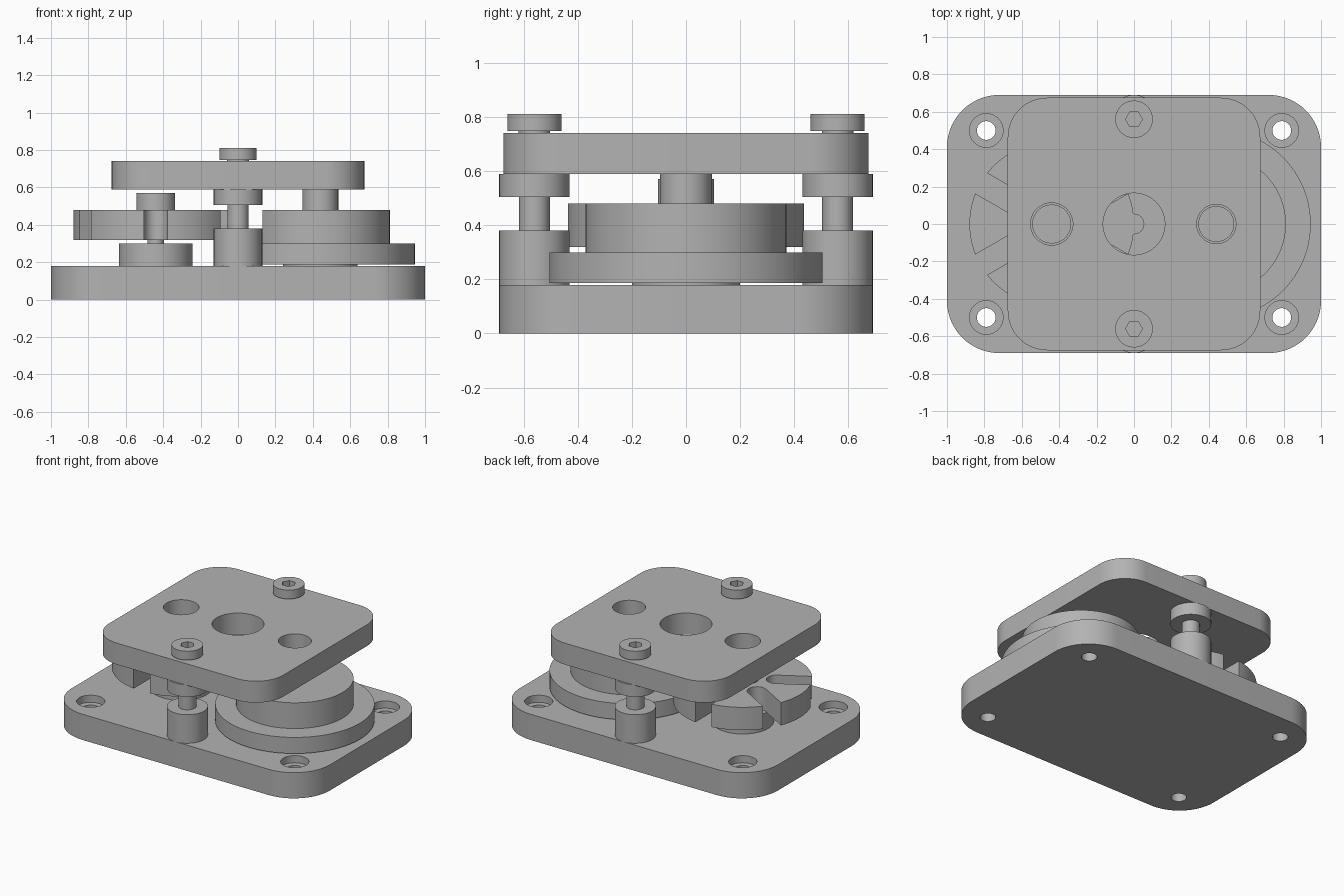
import bpy, bmesh
from math import radians, cos, sin, pi

default_cube = bpy.data.objects.get("Cube")
if default_cube:
    bpy.data.objects.remove(default_cube, do_unlink=True)

grey = bpy.data.materials.new("plain grey")
grey.use_nodes = True
GREY = (0.45, 0.45, 0.45, 1)
grey.diffuse_color = GREY
grey.node_tree.nodes["Principled BSDF"].inputs["Base Color"].default_value = GREY


def new_object(name, bm):
    mesh = bpy.data.meshes.new(name)
    bmesh.ops.recalc_face_normals(bm, faces=bm.faces)
    bm.to_mesh(mesh)
    bm.free()
    mesh.materials.append(grey)
    obj = bpy.data.objects.new(name, mesh)
    bpy.context.collection.objects.link(obj)
    return obj


def lathe(name, x, y, steps, sides=64):
    """Solid turned part; steps are (radius, bottom, top) from low to high."""
    bm = bmesh.new()
    rings = []
    for radius, *heights in steps:
        for z in heights:
            rings.append([bm.verts.new((x + radius * cos(2 * pi * i / sides),
                                        y + radius * sin(2 * pi * i / sides), z))
                          for i in range(sides)])
    for a, b in zip(rings, rings[1:]):
        for i in range(sides):
            j = (i + 1) % sides
            bm.faces.new((a[i], a[j], b[j], b[i]))
    bm.faces.new(rings[0])
    bm.faces.new(rings[-1])
    return new_object(name, bm)


def rounded_plate(name, width, depth, z0, z1, radius):
    bm = bmesh.new()
    bmesh.ops.create_cube(bm, size=1)
    for v in bm.verts:
        v.co = (v.co.x * width, v.co.y * depth, z1 if v.co.z > 0 else z0)
    upright = [e for e in bm.edges if abs(e.verts[0].co.z - e.verts[1].co.z) > 0.01]
    bmesh.ops.bevel(bm, geom=upright, offset=radius, segments=16, profile=0.5, affect='EDGES')
    return new_object(name, bm)


def slot_cutter(x, angle, inner, outer, half, z0, z1):
    """Radial slot with a round inner end."""
    outline = [(outer, -half), (outer, half)]
    outline += [(inner + half - half * sin(pi * i / 16), half * cos(pi * i / 16))
                for i in range(17)]
    bm = bmesh.new()
    base = bm.faces.new([bm.verts.new((x + r * cos(angle) - t * sin(angle),
                                       r * sin(angle) + t * cos(angle), z0))
                         for r, t in outline])
    top = bmesh.ops.extrude_face_region(bm, geom=[base])["geom"]
    for v in top:
        if isinstance(v, bmesh.types.BMVert):
            v.co.z = z1
    return new_object("slot_cutter", bm)


def cut(obj, cutters):
    bpy.context.view_layer.objects.active = obj
    for c in cutters:
        c.hide_render = True
        mod = obj.modifiers.new("cut", 'BOOLEAN')
        mod.operation = 'DIFFERENCE'
        mod.solver = 'EXACT'
        mod.object = c
        bpy.ops.object.modifier_apply(modifier=mod.name)
        bpy.data.objects.remove(c, do_unlink=True)
    return obj


AXLE = 0.44      # distance of both axles from the middle
POST_Y = 0.56
parts = []

# Base plate with counterbored corner holes
base = rounded_plate("base_plate", 2.0, 1.38, 0, 0.18, 0.28)
holes = [lathe("hole", sx * 0.79, sy * 0.5, [(0.05, -0.1, 0.13), (0.09, 0.13, 0.3)], 48)
         for sx in (-1, 1) for sy in (-1, 1)]
parts.append(cut(base, holes))

# Top plate with a centre window and two axle holes
cover = rounded_plate("top_plate", 1.35, 1.35, 0.59, 0.74, 0.21)
parts.append(cut(cover, [lathe("hole", x, 0, [(r, 0.5, 0.9)])
                         for x, r in ((0, 0.165), (-AXLE, 0.113), (AXLE, 0.105))]))

# Slotted wheel, its boss, hub and axle
wheel = lathe("slotted_wheel", -AXLE, 0, [(0.44, 0.32, 0.48)], 96)
parts.append(cut(wheel, [slot_cutter(-AXLE, radians(30 + 60 * i), 0.15, 0.6, 0.063, 0.2, 0.6)
                         for i in range(6)]))
parts.append(lathe("wheel_boss", -AXLE, 0, [(0.197, 0.18, 0.30)]))
parts.append(lathe("wheel_hub", -AXLE, 0, [(0.104, 0.48, 0.57)]))
parts.append(lathe("wheel_axle", -AXLE, 0, [(0.045, 0.30, 0.571)], 32))

# Driving disc, locking disc with its hollow, shaft and drive pin
parts.append(lathe("driver_boss", AXLE, 0, [(0.2, 0.18, 0.187)]))
parts.append(lathe("driver_disc", AXLE, 0, [(0.505, 0.187, 0.30)], 96))
lock = lathe("locking_disc", AXLE, 0, [(0.372, 0.30, 0.48)], 96)
parts.append(cut(lock, [lathe("hollow", -AXLE, 0, [(0.607, 0.2, 0.6)], 128)]))
parts.append(lathe("driver_shaft", AXLE, 0, [(0.096, 0.48, 0.595)]))
parts.append(lathe("drive_pin", 0, 0, [(0.055, 0.30, 0.475)], 32))

# Posts and socket-head bolts at front and back
for side, sy in (("front", -1), ("back", 1)):
    y = sy * POST_Y
    parts.append(lathe(side + "_post", 0, y, [(0.13, 0.18, 0.38), (0.057, 0.38, 0.505),
                                              (0.13, 0.505, 0.59)]))
    bolt = lathe(side + "_bolt", 0, y, [(0.058, 0.735, 0.748), (0.1, 0.748, 0.81)])
    parts.append(cut(bolt, [lathe("socket", 0, y, [(0.045, 0.77, 0.9)], 6)]))

# Smooth the round walls, keep the rims sharp
bpy.ops.object.select_all(action='DESELECT')
for obj in parts:
    obj.select_set(True)
bpy.context.view_layer.objects.active = parts[0]
bpy.ops.object.shade_smooth_by_angle(angle=radians(30))
